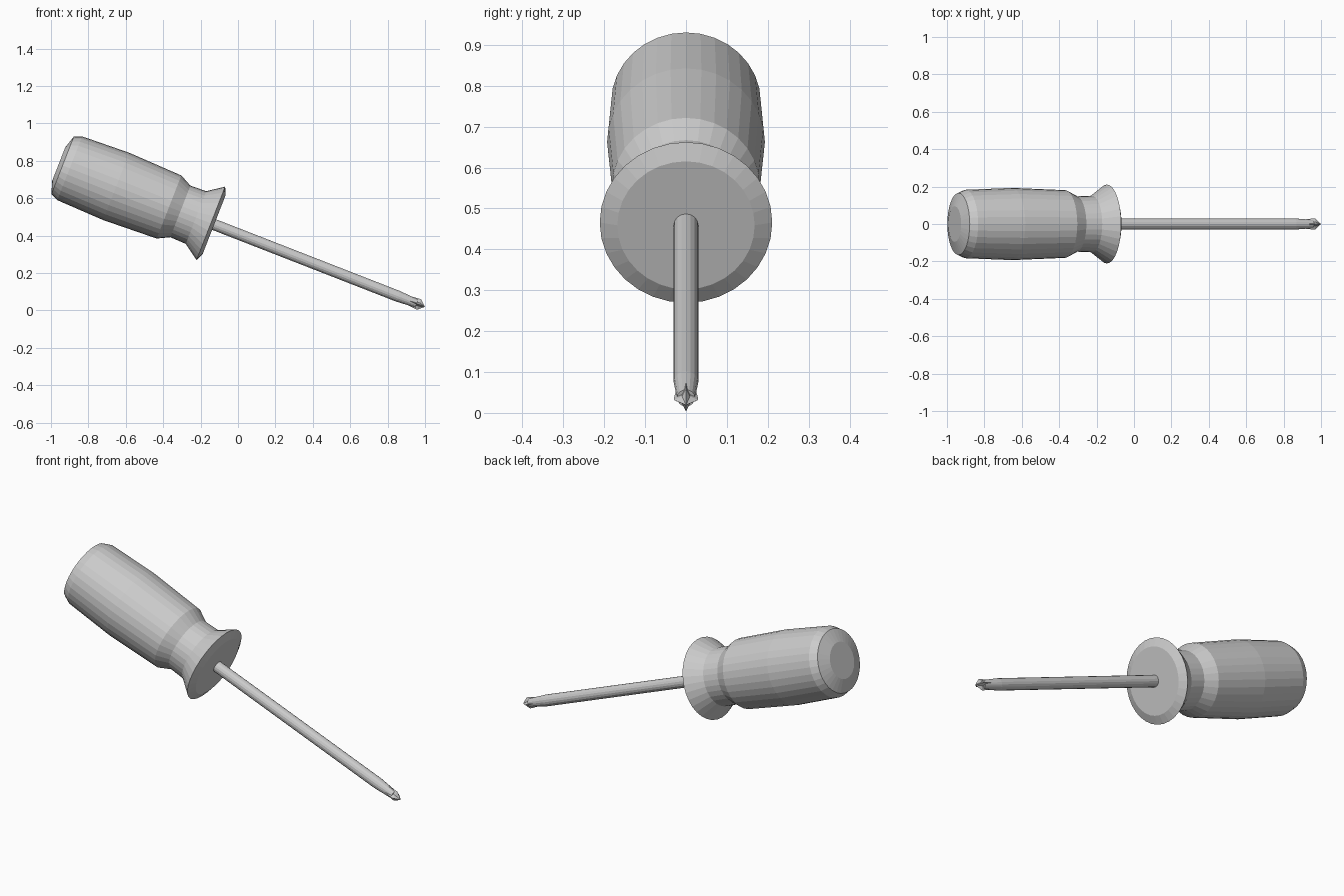
import bpy, bmesh, math
from mathutils import Matrix

if "Cube" in bpy.data.objects:
    bpy.data.objects.remove(bpy.data.objects["Cube"])

# tool axis: local z runs from the tip back to the handle end
POSE = Matrix.Translation((0.998, 0, 0.02)) @ Matrix.Rotation(math.radians(-68.7), 4, 'Y')


def loft(name, profile, sides, valley=1.0):
    """Rings of (distance from tip, radius); valley < 1 makes a star section."""
    bm = bmesh.new()
    rings = []
    for s, r in profile:
        ring = []
        for i in range(sides):
            a = 2 * math.pi * i / sides
            k = r * (valley if i % 2 else 1.0)
            ring.append(bm.verts.new((k * math.cos(a), k * math.sin(a), s)))
        rings.append(ring)
    for lo, hi in zip(rings, rings[1:]):
        for i in range(sides):
            j = (i + 1) % sides
            bm.faces.new((lo[i], lo[j], hi[j], hi[i]))
    bm.faces.new(rings[0][::-1])
    bm.faces.new(rings[-1])
    bmesh.ops.recalc_face_normals(bm, faces=bm.faces)
    bm.transform(POSE)
    mesh = bpy.data.meshes.new(name)
    bm.to_mesh(mesh)
    bm.free()
    obj = bpy.data.objects.new(name, mesh)
    bpy.context.collection.objects.link(obj)
    return obj


# handle with flared guard, neck, swollen grip and rounded end
loft("handle", [(1.208, 0.168), (1.227, 0.211), (1.312, 0.151), (1.402, 0.148),
                (1.467, 0.181), (1.77, 0.193), (2.037, 0.183), (2.078, 0.165),
                (2.10, 0.095)], 32)

# round shaft, necked near the tip
loft("shaft", [(0.045, 0.022), (0.15, 0.030), (1.25, 0.030)], 16)

# cross-shaped tip
loft("cross_tip", [(0.0, 0.002), (0.032, 0.030), (0.05, 0.029), (0.09, 0.025)], 8, 0.45)
